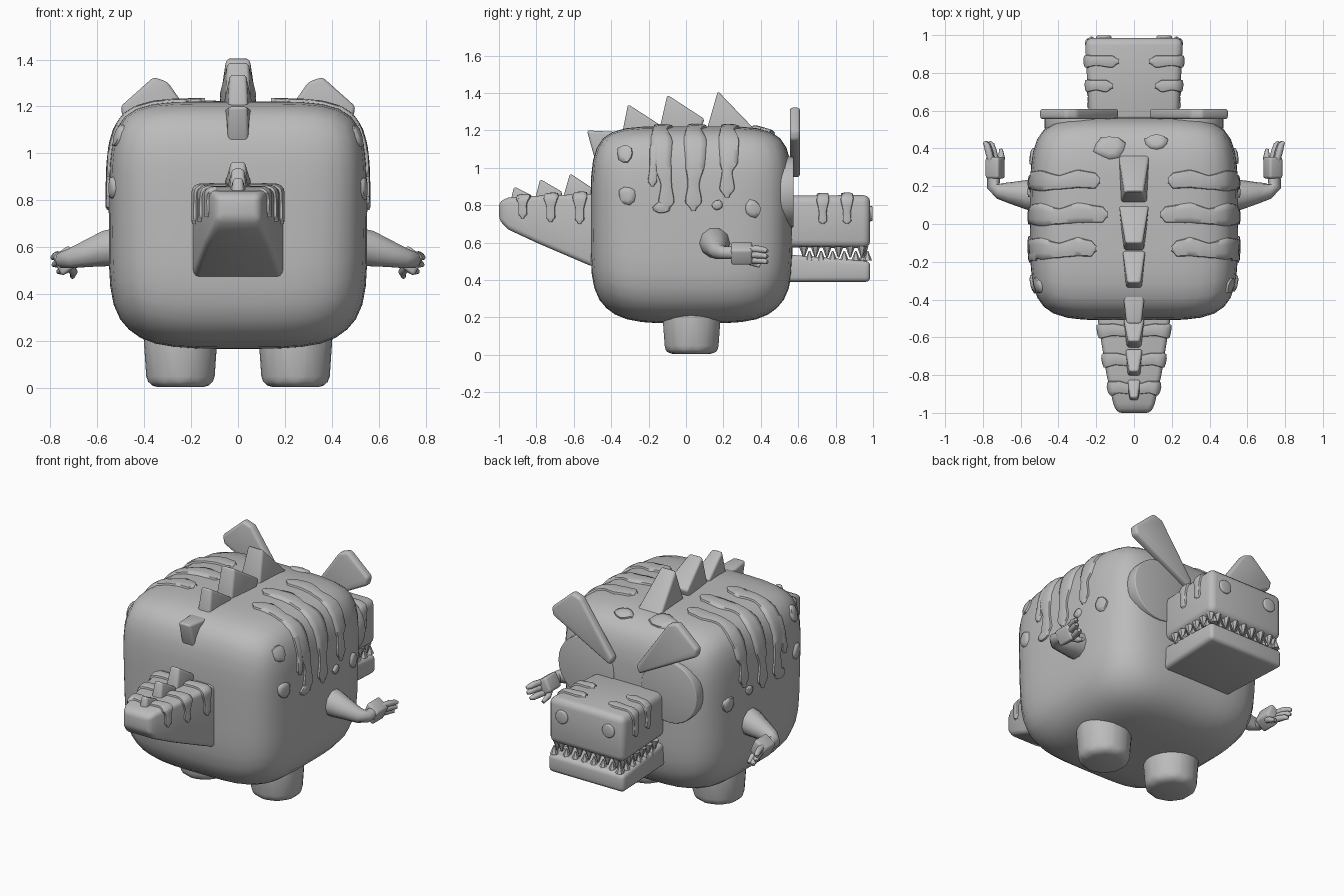
import bpy, bmesh, math, random
from mathutils import Vector
from mathutils.bvhtree import BVHTree

random.seed(4)
if "Cube" in bpy.data.objects:
    bpy.data.objects.remove(bpy.data.objects["Cube"])

grey = bpy.data.materials.new("plain grey")
grey.use_nodes = True
tone = (0.5, 0.5, 0.5, 1)
grey.diffuse_color = tone
grey.node_tree.nodes["Principled BSDF"].inputs["Base Color"].default_value = tone


def finish(name, bm, bevel=0, angle=40, segments=3):
    """Turn a bmesh into a shaded object with optional rounded edges."""
    bmesh.ops.recalc_face_normals(bm, faces=bm.faces)
    mesh = bpy.data.meshes.new(name)
    bm.to_mesh(mesh)
    bm.free()
    mesh.materials.append(grey)
    ob = bpy.data.objects.new(name, mesh)
    bpy.context.collection.objects.link(ob)
    bpy.ops.object.select_all(action='DESELECT')
    ob.select_set(True)
    bpy.context.view_layer.objects.active = ob
    if bevel:
        mod = ob.modifiers.new("round", 'BEVEL')
        mod.width, mod.segments, mod.limit_method = bevel, segments, 'ANGLE'
        mod.angle_limit = math.radians(25)
        bpy.ops.object.modifier_apply(modifier="round")
    bpy.ops.object.shade_smooth_by_angle(angle=math.radians(angle))
    return ob


def loft(name, rings, bevel=0, angle=40):
    """Skin equal-sized rings of points and cap both ends."""
    bm = bmesh.new()
    rows = [[bm.verts.new(p) for p in ring] for ring in rings]
    n = len(rows[0])
    for a, b in zip(rows, rows[1:]):
        for i in range(n):
            bm.faces.new((a[i], a[(i + 1) % n], b[(i + 1) % n], b[i]))
    bm.faces.new(rows[0])
    bm.faces.new(rows[-1])
    return finish(name, bm, bevel, angle)


def box_ring(y, w, low, high):
    return [(-w, y, low), (w, y, low), (w, y, high), (-w, y, high)]


def tube(name, path, sides=10):
    """Tapered limb through (x, y, z, radius) points."""
    pts = [Vector(p[:3]) for p in path]
    rings = []
    for i, p in enumerate(pts):
        d = (pts[min(i + 1, len(pts) - 1)] - pts[max(i - 1, 0)]).normalized()
        u = d.cross(Vector((0, 0, 1))).normalized()
        v = u.cross(d)
        rings.append([p + path[i][3] * (u * math.cos(k * math.tau / sides) + v * math.sin(k * math.tau / sides))
                      for k in range(sides)])
    return loft(name, rings, 0, 50)


def surface(ob):
    bm = bmesh.new()
    bm.from_mesh(ob.data)
    tree = BVHTree.FromBMesh(bm)
    bm.free()
    return tree


def stripe(name, tree, path, axis=(0, 1, 0)):
    """Raised band hugging a surface along (x, y, z, half width) points."""
    bm = bmesh.new()
    rows, steps = [], 5
    columns = [(-1, -.006), (-.88, .01), (-.4, .014), (.4, .014), (.88, .01), (1, -.006)]
    for a, b in zip(path, path[1:]):
        for s in range(steps + (b == path[-1])):
            t = s / steps
            p = Vector(a[:3]).lerp(Vector(b[:3]), t)
            e = t * t * (3 - 2 * t)
            w = a[3] + (b[3] - a[3]) * e
            row = []
            for c, lift in columns:
                q, n, _, _ = tree.find_nearest(p + Vector(axis) * w * c)
                row.append(bm.verts.new(q + n * lift))
            rows.append(row)
    for a, b in zip(rows, rows[1:]):
        for i in range(len(columns) - 1):
            bm.faces.new((a[i], a[i + 1], b[i + 1], b[i]))
    return finish(name, bm, 0, 60)


def spot(name, tree, centre, rx, ry):
    """Irregular raised blob hugging a surface."""
    q, n, _, _ = tree.find_nearest(Vector(centre))
    u = Vector((0, 1, 0)) - n * n.y
    u.normalize()
    v = n.cross(u)
    bm = bmesh.new()
    sizes = [random.uniform(.85, 1.12) for _ in range(10)]
    rings = []
    for scale, lift in ((1, -.006), (.88, .01), (.45, .014)):
        ring = []
        for k, r in enumerate(sizes):
            a = k * math.tau / len(sizes)
            s, m, _, _ = tree.find_nearest(q + scale * r * (u * rx * math.cos(a) + v * ry * math.sin(a)))
            ring.append(bm.verts.new(s + m * lift))
        rings.append(ring)
    for a, b in zip(rings, rings[1:]):
        for i in range(len(a)):
            j = (i + 1) % len(a)
            bm.faces.new((a[i], a[j], b[j], b[i]))
    bm.faces.new(rings[-1])
    return finish(name, bm, 0, 60)


def cone(name, centre, r1, r2, depth, sides, rot=0, bevel=0):
    bm = bmesh.new()
    bmesh.ops.create_cone(bm, cap_ends=True, segments=sides, radius1=r1, radius2=r2, depth=depth)
    bmesh.ops.rotate(bm, verts=bm.verts, matrix=Vector((0, 0, 1)).rotation_difference(
        Vector((0, -math.sin(rot), math.cos(rot)))).to_matrix())
    bmesh.ops.translate(bm, verts=bm.verts, vec=centre)
    return finish(name, bm, bevel)


# Body: cube grid swollen into a rounded block
bm = bmesh.new()
bmesh.ops.create_cube(bm, size=2)
bmesh.ops.subdivide_edges(bm, edges=bm.edges, cuts=11, use_grid_fill=True)
for v in bm.verts:
    p = 4.7 + .6 * v.co.z
    k = sum(abs(c) ** p for c in v.co) ** (-1 / p)
    v.co = Vector((v.co.x * k * .55, .03 + v.co.y * k * .54, .695 + v.co.z * k * .527))
body = finish("body", bm, 0, 60)

# Tail, snout and jaw
tail = loft("tail", [box_ring(-.42, .2, .45, .86), box_ring(-.52, .19, .48, .86),
                     box_ring(-.8, .145, .6, .85), box_ring(-.95, .11, .67, .84),
                     box_ring(-1, .09, .72, .82)], .025)
snout = loft("snout", [box_ring(.5, .235, .575, .85), box_ring(.985, .26, .57, .855)], .04)
loft("lower_jaw", [box_ring(.5, .235, .39, .54), box_ring(.985, .26, .39, .5)], .025)

# Teeth around the mouth edge
for i in range(6):
    for s in (-1, 1):
        y = .63 + i * .062
        cone("upper_tooth", (s * .225, y, .55), .004, .026, .06, 6)
        cone("lower_tooth", (s * .225, y + .03, .53), .024, .004, .05, 6)
for i in range(7):
    x = -.19 + i * .063
    cone("upper_tooth", (x, .95, .55), .004, .026, .06, 6)
    cone("lower_tooth", (x - .03, .945, .52), .024, .004, .05, 6)

# Back and tail spikes: front base, peak, rear base and buried base, as (y, z, half width)
spikes = [[(.42, 1.15, .09), (.17, 1.41, .05), (.11, 1.2, .07), (.3, 1.1, .08)],
          [(.1, 1.26, .08), (-.1, 1.39, .045), (-.15, 1.17, .055), (.05, 1.15, .07)],
          [(-.14, 1.23, .06), (-.31, 1.34, .035), (-.35, 1.14, .045), (-.18, 1.12, .06)],
          [(-.34, 1.19, .06), (-.53, 1.2, .04), (-.48, 1.02, .045), (-.36, 1.06, .06)],
          [(-.5, .89, .055), (-.62, .97, .03), (-.66, .83, .04), (-.52, .8, .055)],
          [(-.66, .87, .045), (-.78, .94, .025), (-.81, .82, .035), (-.68, .8, .045)],
          [(-.82, .85, .035), (-.92, .9, .02), (-.94, .81, .025), (-.84, .79, .035)]]
for i, prof in enumerate(spikes):
    loft("back_spike" if i < 4 else "tail_spike",
         [[(s * w, y, z) for y, z, w in prof] for s in (-1, 1)], .014)

skin, tail_skin, snout_skin = surface(body), surface(tail), surface(snout)
for s in (-1, 1):
    # Legs
    cone("leg", (s * .245, .03, .13), .15, .168, .25, 10, 0, .045)

    # Arms: upper arm, forearm, cuff and fingers
    tube("upper_arm", [(s * .48, .15, .605, .09), (s * .56, .155, .595, .08), (s * .65, .165, .57, .058),
                       (s * .71, .175, .553, .044), (s * .745, .2, .547, .035), (s * .74, .27, .545, .036)])
    loft("hand", [[(s * (.735 + a * .035 + b * .02), y, .543 + b * .042 - a * .025)
                   for a, b in ((-1, -1), (1, -1), (1, 1), (-1, 1))] for y in (.24, .355)], .015)
    for x, z in ((.77, .565), (.765, .535), (.745, .505)):
        tube("finger", [(s * (x - .015), .33, z, .017), (s * x, .385, z, .019),
                        (s * (x + .01), .42, z - .005, .016), (s * (x + .022), .435, z - .01, .009)], 8)
    tube("thumb", [(s * .72, .3, .52, .018), (s * .7, .35, .495, .018), (s * .705, .395, .475, .01)], 8)

    # Eyes, angled brows and nostrils
    cone("eye", (s * .285, .54, .87), .19, .19, .07, 28, math.pi / 2, .006)
    brow = [(.08, .99), (.3, 1.305), (.36, 1.325), (.5, 1.2), (.49, 1.15), (.1, .945)]
    loft("brow", [[(s * x, y, z) for x, z in brow] for y in (.555, .61)], .016)
    cone("nostril", (s * .16, .98, .755), .042, .042, .035, 14, math.pi / 2, .008)

    # Dripping body stripes
    for y, x, drop, w in ((.23, .18, .84, .05), (.05, .14, .77, .055), (-.13, .2, .77, .052)):
        d = y + .025 if y < 0 else y - .01
        stripe("body_stripe", skin, [
            (s * x, y, 1.24, .015), (s * (x + .03), y, 1.24, .045), (s * .3, y + .01, 1.24, w),
            (s * .4, y - .01, 1.22, w * .8), (s * .5, y, 1.15, w * 1.15), (s * .57, y, 1.03, w),
            (s * .57, d, drop + .14, w * .6), (s * .57, d, drop + .05, w * .85), (s * .57, d, drop, .012)])
    stripe("stripe_drip", skin, [(s * .53, -.165, 1.13, .03), (s * .57, -.175, 1.0, .022),
                                 (s * .57, -.18, .93, .026), (s * .57, -.18, .9, .008)])
    # Side spots
    for y, z, a, b in ((-.34, 1.09, .048, .055), (-.32, .85, .052, .052), (-.13, .79, .05, .032),
                       (.17, .8, .032, .027), (.36, .78, .05, .05)):
        spot("body_spot", skin, (s * .56, y, z), a, b)

    # Snout and tail stripes running over the edge
    for y, x in ((.86, .08), (.73, .11)):
        stripe("snout_stripe", snout_skin, [
            (s * x, y, .87, .012), (s * (x + .04), y, .87, .034), (s * .2, y + .005, .87, .028),
            (s * .27, y, .84, .036), (s * .27, y, .76, .022), (s * .27, y, .715, .024), (s * .27, y, .7, .008)])
    for y, w, drop in ((-.57, .185, .7), (-.725, .16, .71), (-.875, .13, .73)):
        stripe("tail_stripe", tail_skin, [
            (s * .03, y, .88, .03), (s * w * .6, y + .01, .88, .034), (s * (w + .01), y, .85, .042),
            (s * (w + .01), y, drop + .07, .024), (s * (w + .01), y, drop + .025, .026),
            (s * (w + .01), y, drop, .008)])

# Forehead spots
spot("forehead_spot", skin, (.12, .45, 1.25), .05, .065)
spot("forehead_spot", skin, (-.13, .42, 1.25), .07, .085)
